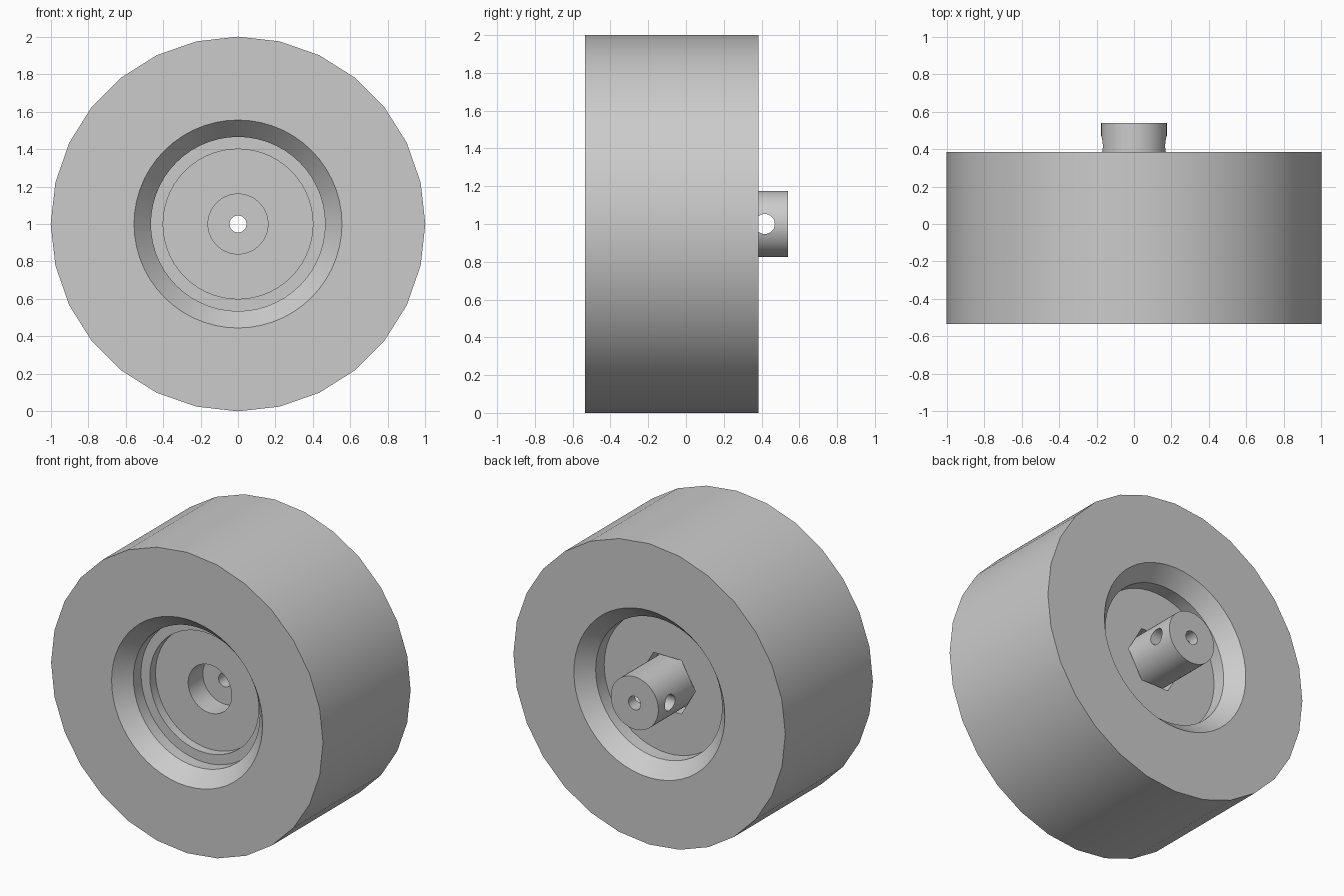
import bpy, bmesh, math
from mathutils import Matrix

if "Cube" in bpy.data.objects:
    bpy.data.objects.remove(bpy.data.objects["Cube"], do_unlink=True)

AXLE = 1.0            # height of the wheel axis
FRONT, BACK = -0.535, 0.385

grey = bpy.data.materials.new("light_grey")
grey.use_nodes = True
colour = (0.6, 0.6, 0.6, 1)
grey.diffuse_color = colour
grey.node_tree.nodes["Principled BSDF"].inputs["Base Color"].default_value = colour


def lathe(name, profile, sides):
    """Revolve a closed (radius, y) profile around the axle."""
    bm = bmesh.new()
    rings = []
    for i in range(sides):
        a = 2 * math.pi * i / sides
        rings.append([bm.verts.new((r * math.cos(a), y, AXLE + r * math.sin(a)))
                      for r, y in profile])
    n = len(profile)
    for i in range(sides):
        cur, nxt = rings[i], rings[(i + 1) % sides]
        for j in range(n):
            k = (j + 1) % n
            bm.faces.new((cur[j], cur[k], nxt[k], nxt[j]))
    bmesh.ops.recalc_face_normals(bm, faces=bm.faces)
    return finish(name, bm)


def rod(name, radius, start, end, sides, axis="Y"):
    """Solid prism along Y, or along X at a given y (start) with a given length (end)."""
    bm = bmesh.new()
    if axis == "Y":
        length = end - start
        place = Matrix.Translation((0, (start + end) / 2, AXLE)) @ Matrix.Rotation(math.pi / 2, 4, "X")
    else:
        length = end
        place = Matrix.Translation((0, start, AXLE)) @ Matrix.Rotation(math.pi / 2, 4, "Y")
    # spin so that a corner lies on the x axis
    bmesh.ops.create_cone(bm, cap_ends=True, segments=sides, radius1=radius,
                          radius2=radius, depth=length)
    first = max(bm.verts, key=lambda v: (round(v.co.x, 4), v.co.y))
    spin = Matrix.Rotation(-math.atan2(first.co.y, first.co.x), 4, "Z")
    bm.transform(place @ spin)
    return finish(name, bm)


def finish(name, bm):
    mesh = bpy.data.meshes.new(name)
    bm.to_mesh(mesh)
    bm.free()
    mesh.materials.append(grey)
    obj = bpy.data.objects.new(name, mesh)
    bpy.context.collection.objects.link(obj)
    return obj


def select(obj):
    bpy.ops.object.select_all(action="DESELECT")
    obj.select_set(True)
    bpy.context.view_layer.objects.active = obj


def cut(obj, cutter):
    mod = obj.modifiers.new("cut", "BOOLEAN")
    mod.operation, mod.solver, mod.object = "DIFFERENCE", "EXACT", cutter
    select(obj)
    bpy.ops.object.modifier_apply(modifier=mod.name)
    bpy.data.objects.remove(cutter, do_unlink=True)


# Tyre: coarse outer drum with a chamfered round opening
tyre = rod("tyre", 1.0, FRONT, BACK, 28)
WIDE, BORE, CHAMFER, OVER = 0.555, 0.465, 0.1, 0.05
slope = (WIDE - BORE) / CHAMFER
opening = lathe("opening_cutter", [
    (0.01, FRONT - OVER), (WIDE + OVER * slope, FRONT - OVER), (BORE, FRONT + CHAMFER),
    (BORE, BACK - CHAMFER), (WIDE + OVER * slope, BACK + OVER), (0.01, BACK + OVER)], 56)
# close the thin core so the cutter removes everything
bm = bmesh.new()
bm.from_mesh(opening.data)
bmesh.ops.remove_doubles(bm, verts=[v for v in bm.verts
                                    if math.hypot(v.co.x, v.co.z - AXLE) < 0.02], dist=0.03)
bmesh.ops.recalc_face_normals(bm, faces=bm.faces)
bm.to_mesh(opening.data)
bm.free()
cut(tyre, opening)

# Hub: dished disc with a stepped bore, and a hexagonal socket at the back
PIN = 0.045
hub = lathe("hub", [
    (BORE, -0.355), (0.4, -0.355), (0.4, -0.295), (0.16, -0.295), (0.16, -0.14),
    (PIN, -0.14), (PIN, 0.195), (BORE, 0.195)], 56)
cut(hub, rod("socket_cutter", 0.206, 0.1, 0.3, 6))

# Shaft adapter: round boss with an axial bore and a cross hole
adapter = lathe("shaft_adapter", [(PIN, 0.1), (0.175, 0.1), (0.175, 0.54), (PIN, 0.54)], 48)
cut(adapter, rod("cross_hole_cutter", 0.053, 0.417, 1.0, 32, "X"))

for part in (tyre, hub, adapter):
    select(part)
    bpy.ops.object.shade_smooth_by_angle(angle=math.radians(30))
